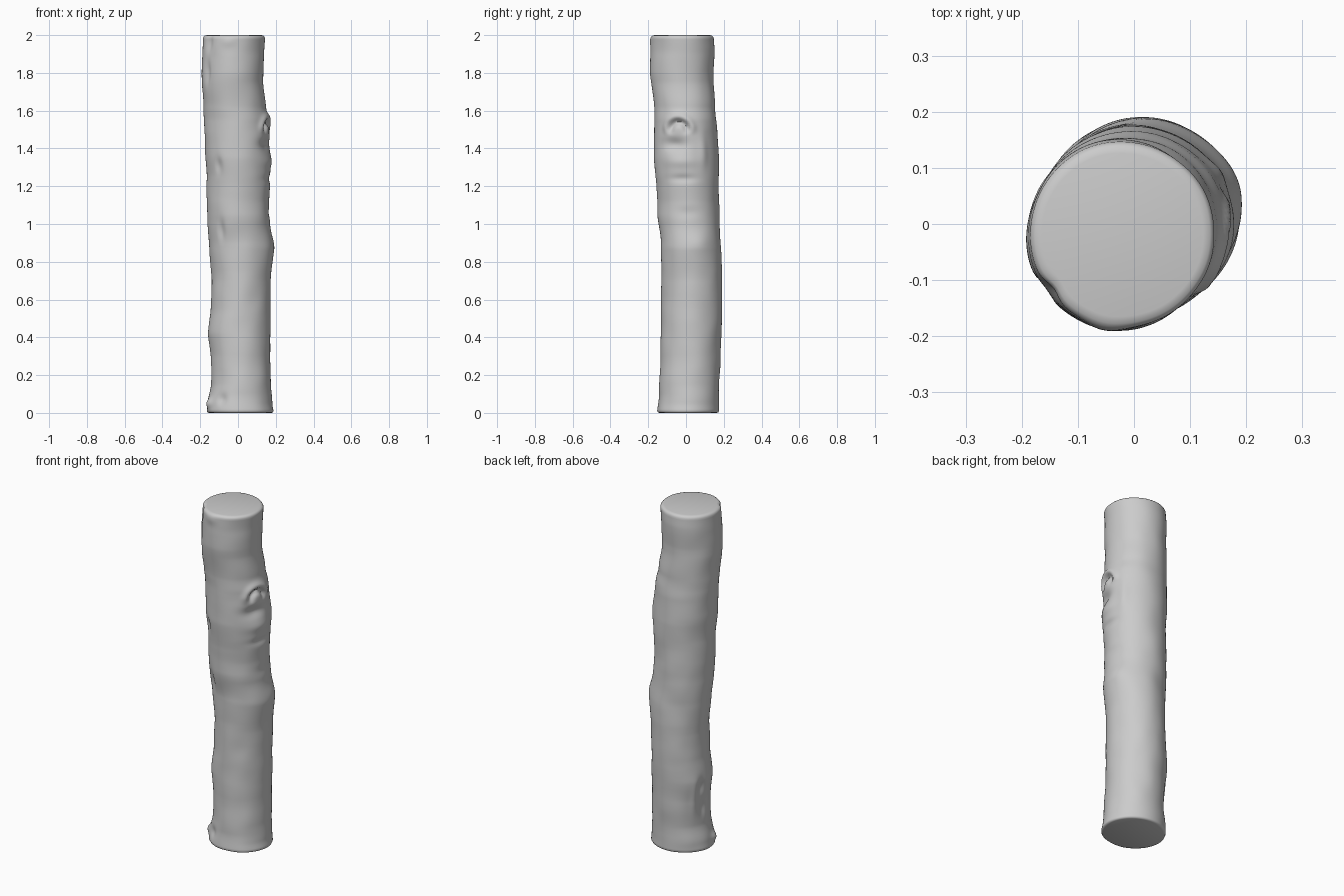
import bpy, bmesh
from math import sin, cos, pi, exp, radians, hypot
from mathutils import noise, Vector

if "Cube" in bpy.data.objects:
    bpy.data.objects.remove(bpy.data.objects["Cube"])

SEGS, RINGS = 112, 200

# Trunk silhouettes: (z, left, right) seen from the front, (z, front, back) from the side
X_EDGE = [(0, -.168, .188), (.05, -.163, .18), (.15, -.145, .172), (.3, -.146, .167),
          (.42, -.163, .169), (.55, -.148, .167), (.7, -.142, .171), (.87, -.155, .187),
          (1.0, -.165, .168), (1.12, -.168, .160), (1.25, -.168, .170), (1.4, -.178, .168),
          (1.55, -.182, .162), (1.62, -.186, .147), (1.75, -.194, .131), (1.9, -.192, .134),
          (2, -.187, .141)]
Y_EDGE = [(0, -.155, .172), (.1, -.145, .172), (.3, -.135, .181), (.5, -.135, .189),
          (.75, -.130, .188), (.9, -.134, .181), (1.05, -.152, .174), (1.2, -.157, .171),
          (1.35, -.172, .174), (1.5, -.168, .164), (1.62, -.170, .153), (1.8, -.190, .142),
          (1.93, -.188, .150), (2, -.185, .146)]

# Local dents (-) and swellings (+): z, angle, half height, half width, depth
BUMPS = [(1.42, -22, .035, .07, -.022), (1.33, -10, .03, .08, .008),
         (1.24, -8, .02, .07, -.010), (1.38, 30, .08, .025, .008),
         (1.06, 0, .03, .06, -.006), (.90, 15, .05, .06, .006),
         (.38, 165, .05, .025, -.014), (.25, 172, .05, .025, -.012),
         (.31, 150, .08, .02, .006), (.05, 200, .025, .03, .016),
         (.07, -125, .03, .03, -.012), (1.80, -145, .06, .02, -.012),
         (1.96, -142, .05, .025, -.012), (1.97, -100, .03, .04, .008),
         (1.31, -128, .04, .02, -.010), (.97, -125, .05, .02, -.010),
         (.86, 80, .06, .06, .004), (.60, -60, .06, .06, -.004)]


def sample(table, z):
    """Smoothly interpolate the two edges of a silhouette table."""
    for a, b in zip(table, table[1:]):
        if z <= b[0]:
            t = (z - a[0]) / (b[0] - a[0])
            t = t * t * (3 - 2 * t) * .6 + t * .4
            return [p + (q - p) * t for p, q in zip(a[1:], b[1:])]
    return table[-1][1:]


def arc(angle, centre):
    """Signed distance round the trunk between two angles."""
    return ((angle - radians(centre) + pi) % (2 * pi) - pi) * .165


def relief(angle, z):
    d = 0
    for bz, ba, h, w, amp in BUMPS:
        d += amp * exp(-((z - bz) / h) ** 2 - (arc(angle, ba) / w) ** 2)
    # branch scar: hollow eye with an arched lip over it
    u, v = arc(angle, -14), z - 1.495
    r = hypot(u, v)
    d -= .020 * exp(-((r - .045) / .016) ** 2) * max(0, min(1, .5 + v / .04))
    d += .010 * exp(-((r - .077) / .018) ** 2) * max(0, min(1, .5 + v / .04))
    # gentle bark unevenness
    p = Vector((cos(angle) * 1.6, sin(angle) * 1.6, z * 8))
    return d + .003 * noise.noise(p)


def ring(bm, z, inset=0):
    (x0, x1), (y0, y1) = sample(X_EDGE, z), sample(Y_EDGE, z)
    verts = []
    for i in range(SEGS):
        a = 2 * pi * i / SEGS
        d = relief(a, z) - inset
        verts.append(bm.verts.new(((x0 + x1) / 2 + ((x1 - x0) / 2 + d) * cos(a),
                                   (y0 + y1) / 2 + ((y1 - y0) / 2 + d) * sin(a), z)))
    return verts


# Log: stacked rings with rounded cut ends
bm = bmesh.new()
rings = [ring(bm, 0, .012), ring(bm, .003, .004)]
rings += [ring(bm, .01 + 1.975 * i / RINGS) for i in range(RINGS + 1)]
rings += [ring(bm, 1.992, .003), ring(bm, 1.997, .008), ring(bm, 2, .02)]
for lo, hi in zip(rings, rings[1:]):
    for i in range(SEGS):
        j = (i + 1) % SEGS
        bm.faces.new((lo[i], lo[j], hi[j], hi[i]))
bm.faces.new(rings[0][::-1])
bm.faces.new(rings[-1])

# Centre the log on the origin
xs, ys = [v.co.x for v in bm.verts], [v.co.y for v in bm.verts]
bmesh.ops.translate(bm, verts=bm.verts,
                    vec=(-(min(xs) + max(xs)) / 2, -(min(ys) + max(ys)) / 2, 0))

mesh = bpy.data.meshes.new("log")
bm.to_mesh(mesh)
bm.free()
log = bpy.data.objects.new("log", mesh)
bpy.context.collection.objects.link(log)
bpy.context.view_layer.objects.active = log
log.select_set(True)
bpy.ops.object.shade_smooth_by_angle(angle=radians(50))
